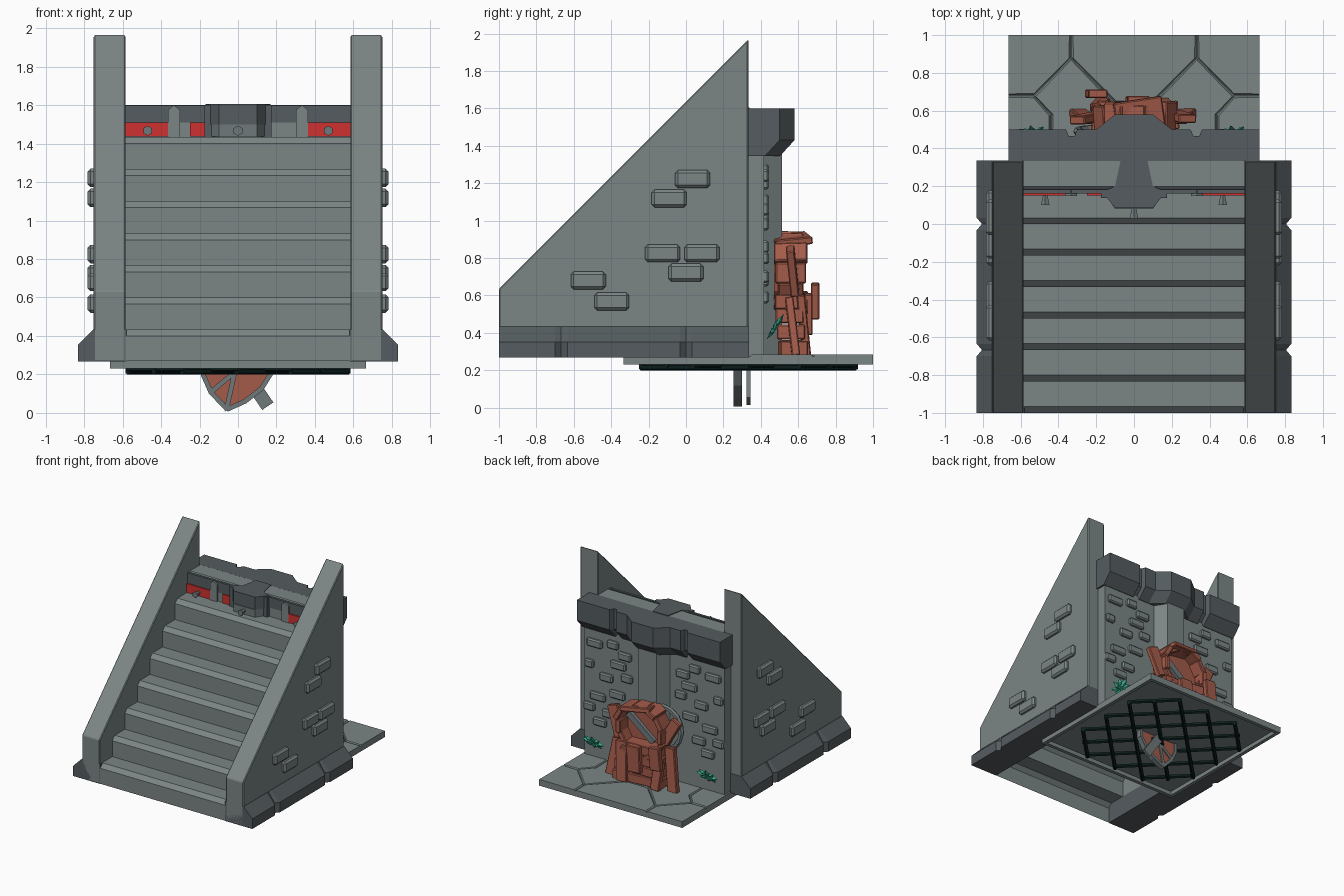
import bpy, bmesh, math, random
from mathutils import Vector, Euler, Matrix

if "Cube" in bpy.data.objects:
    bpy.data.objects.remove(bpy.data.objects["Cube"])

random.seed(4)

def material(name, rgb):
    m = bpy.data.materials.new(name)
    m.diffuse_color = (*rgb, 1)
    m.use_nodes = True
    m.node_tree.nodes["Principled BSDF"].inputs["Base Color"].default_value = m.diffuse_color
    return m

STONE = material("light stone", (0.2, 0.235, 0.235))
DARK = material("dark stone", (0.09, 0.107, 0.115))
WOOD = material("red brown wood", (0.37, 0.105, 0.068))
RED = material("red cloth", (0.62, 0.03, 0.03))
GREEN = material("green leaf", (0.04, 0.42, 0.28))
IRON = material("black iron", (0.004, 0.014, 0.014))
STEEL = material("grey steel", (0.16, 0.19, 0.195))

def finish(name, bm, mat, bevel=0):
    bmesh.ops.recalc_face_normals(bm, faces=bm.faces)
    me = bpy.data.meshes.new(name)
    bm.to_mesh(me)
    bm.free()
    me.materials.append(mat)
    ob = bpy.data.objects.new(name, me)
    bpy.context.collection.objects.link(ob)
    if bevel:
        b = ob.modifiers.new("bevel", 'BEVEL')
        b.width, b.segments = bevel, 1
    return ob

def loft(name, rings, mat, bevel=0, caps=True):
    """Skin rings of equal point count, closing both ends."""
    bm = bmesh.new()
    vs = [[bm.verts.new(p) for p in r] for r in rings]
    n = len(vs[0])
    for a, b in zip(vs, vs[1:]):
        for i in range(n):
            j = (i + 1) % n
            bm.faces.new((a[i], a[j], b[j], b[i]))
    if caps:
        bm.faces.new(vs[0])
        bm.faces.new(vs[-1])
    return finish(name, bm, mat, bevel)

def prism(name, pts, axis, a, b, mat, bevel=0):
    place = {'x': lambda p, t: (t, p[0], p[1]), 'y': lambda p, t: (p[0], t, p[1]),
             'z': lambda p, t: (p[0], p[1], t)}[axis]
    return loft(name, [[place(p, t) for p in pts] for t in (a, b)], mat, bevel)

def box(name, c, size, mat, rot=(0, 0, 0), bevel=0):
    bm = bmesh.new()
    m = Matrix.Translation(c) @ Euler(rot).to_matrix().to_4x4() @ Matrix.Diagonal((*size, 1))
    bmesh.ops.create_cube(bm, size=1, matrix=m)
    return finish(name, bm, mat, bevel)

def rod(name, a, b, r, mat, sides=8, r2=None):
    a, b = Vector(a), Vector(b)
    bm = bmesh.new()
    m = Matrix.Translation((a + b) / 2) @ (b - a).to_track_quat('Z', 'Y').to_matrix().to_4x4()
    bmesh.ops.create_cone(bm, cap_ends=True, segments=sides, radius1=r,
                          radius2=r if r2 is None else r2, depth=(b - a).length, matrix=m)
    return finish(name, bm, mat)

# Stairs: one open folded sheet with chamfered nosings
prof = [(-1, 0.27)]
for i in range(8):
    y, z = -1 + i / 6, 0.433 + i / 6
    prof += [(y, z - 0.033), (y + 0.033, z), (y + 1 / 6, z)]
bm = bmesh.new()
rows = [[bm.verts.new((x, y, z)) for y, z in prof] for x in (-0.585, 0.585)]
for i in range(len(prof) - 1):
    bm.faces.new((rows[0][i], rows[1][i], rows[1][i + 1], rows[0][i + 1]))
finish("stairs", bm, STONE)

# Side walls, plinths and side bricks
wall = [(-1, 0.27), (0.333, 0.27), (0.333, 1.968), (-1, 0.635)]
bricks = [(0.035, 1.222), (-0.09, 1.118), (-0.125, 0.825), (0.085, 0.825),
          (0, 0.722), (-0.522, 0.68), (-0.397, 0.568)]
for s, side in ((1, "right"), (-1, "left")):
    prism(f"{side}_wall", wall, 'x', s * 0.585, s * 0.75, STONE, 0.006)
    def ring(z, x, notch):
        pts = [(0.58, -1), (x, -1)]
        for y in (-0.667, 0):
            pts += [(x, y - 0.033), (notch, y), (x, y + 0.033)]
        return [(s * px, py, z) for px, py in pts + [(x, 0.336), (0.58, 0.336)]]
    loft(f"{side}_plinth", [ring(0.268, 0.833, 0.805), ring(0.352, 0.833, 0.805),
                            ring(0.433, 0.752, 0.752)], DARK)
    for y, z in bricks:
        box(f"{side}_brick", (s * 0.76, y, z), (0.045, 0.187, 0.095), STONE, bevel=0.015)

# Back wall with pillar and scattered bricks
box("back_wall", (0, 0.375, 0.82), (1.3, 0.085, 1.1), STONE)
prism("back_pillar", [(-0.15, 0.41), (-0.085, 0.512), (0.085, 0.512), (0.15, 0.41)],
      'z', 0.28, 1.4, STONE)
for s in (1, -1):
    for x, z, w in ((0.55, 1.24, .14), (0.38, 1.27, .1), (0.27, 1.2, .12), (0.33, 1.11, .14),
                    (0.6, 1.06, .08), (0.25, 1.02, .1), (0.44, 0.98, .12), (0.34, 0.86, .14),
                    (0.52, 0.8, .14), (0.6, 0.7, .1), (0.42, 0.68, .12), (0.5, 0.59, .12)):
        box("back_brick", (s * x, 0.42, z), (w, 0.045, 0.065), STONE, bevel=0.01)

# Back cap: plan outline with grooves and a centre bulge, drawn in at the bottom
half = [(0.1, 0.58), (0.2, 0.5), (0.3, 0.5), (0.315, 0.465), (0.345, 0.465), (0.36, 0.5), (0.665, 0.5)]
back = [(-x, y) for x, y in reversed(half)] + half
outline = lambda z, d: [(-0.665, 0.333, z)] + [(x, y - d, z) for x, y in back] + [(0.665, 0.333, z)]
loft("back_cap", [outline(1.345, 0.078), outline(1.43, 0), outline(1.6, 0)], DARK)

# Front parapet: dark band, red cloth, posts, centre plate and bolts
box("parapet_band", (0, 0.172, 1.554), (1.17, 0.02, 0.088), DARK)
for a, b in ((-0.585, -0.31), (-0.25, -0.16), (0.32, 0.585)):
    box("red_cloth", ((a + b) / 2, 0.16, 1.473), (b - a, 0.016, 0.074), RED)
for s in (1, -1):
    x = s * 0.333
    prism("parapet_post", [(x - .032, 1.435), (x + .032, 1.435), (x + .032, 1.575),
                           (x, 1.6), (x - .032, 1.575)], 'y', 0.148, 0.18, STONE)
    box("parapet_block", (s * 0.137, 0.158, 1.518), (0.075, 0.04, 0.165), DARK)
prism("centre_crest", [(-.07, .34), (-.1, .2), (-.17, .17), (-.1, .085), (.1, .085), (.17, .17),
                       (.1, .2), (.07, .34)], 'z', 1.5, 1.605, DARK)
prism("centre_plate", [(-.16, .17), (-.1, .08), (.1, .08), (.16, .17)], 'z', 1.437, 1.5, STEEL)
for x, y in ((-0.47, 0.155), (0.47, 0.155), (0, 0.085)):
    rod("bolt", (x, y, 1.467), (x, y - 0.055, 1.467), 0.013, STEEL, 6, 0.026)

# Floor tray, open below, with stone tiles on top
x0, x1, y0, y1 = -0.665, 0.665, -0.333, 1
sq = [(x0, y0), (x1, y0), (x1, y1), (x0, y1)]
inner = [(x * 0.955, 0.333 + (y - 0.333) * 0.955) for x, y in sq]
loft("floor_tray", [[(x, y, 0.265) for x, y in inner], [(x, y, 0.232) for x, y in inner],
                    [(x, y, 0.232) for x, y in sq], [(x, y, 0.274) for x, y in sq]], STONE)
tiles = [[(-.665, 1), (-.333, 1), (-.333, .88), (-.53, .68), (-.665, .68)],
         [(.665, 1), (.333, 1), (.333, .88), (.53, .68), (.665, .68)],
         [(-.333, 1), (.333, 1), (.333, .88), (.1, .64), (-.1, .64), (-.333, .88)],
         [(-.333, .88), (-.1, .64), (-.1, .34), (-.44, .34), (-.44, .58), (-.53, .68)],
         [(.333, .88), (.1, .64), (.1, .34), (.44, .34), (.44, .58), (.53, .68)],
         [(-.665, .68), (-.53, .68), (-.44, .58), (-.44, .34), (-.665, .34)],
         [(.665, .68), (.53, .68), (.44, .58), (.44, .34), (.665, .34)],
         [(-.1, .64), (.1, .64), (.1, .34), (-.1, .34)]]
for t in tiles:
    c = sum((Vector(p) for p in t), Vector((0, 0))) / len(t)
    def shrink(d, z):
        out = []
        for p in t:
            v = Vector(p)
            k = v - (v - c).normalized() * d
            edge = abs(p[0]) > .66, p[1] > .99
            out.append((p[0] if edge[0] else k.x, p[1] if edge[1] else k.y, z))
        return out
    loft("floor_tile", [shrink(0.0, 0.27), shrink(0.012, 0.284)], STONE)

# Iron grate of diagonal bars under the tray
q = math.sqrt(0.5)
for d in (1, -1):
    for k in range(-3, 4):
        c = k * 0.2
        u = min(0.62, 0.575 / q - abs(c))
        ends = [((c + e * u) * q, 0.333 + d * (c - e * u) * q, 0.222 + d * 0.006) for e in (-1, 1)]
        rod("grate_bar", *ends, 0.017, IRON, 6)

# Shield and blade hanging below the grate
rim = [(-.19, .27), (-.19, .19), (-.15, .1), (-.06, .005), (.04, .05), (.13, .12), (.18, .2), (.18, .27)]
prism("hanging_shield", [(x * .9, z * .88 + .025) for x, z in rim], 'y', 0.262, 0.29, WOOD)
for a, b in list(zip(rim, rim[1:])) + [((-.06, .02), (-.005, .27)), ((-.15, .1), (-.03, .2))]:
    m, d = (Vector(a) + Vector(b)) / 2, Vector(b) - Vector(a)
    m = m * 0.94 + Vector((0, .014))
    box("shield_rim", (m.x, 0.276, m.y), (d.length, 0.045, 0.025), STEEL,
        (0, -math.atan2(d.y, d.x), 0))
box("hanging_blade", (0.09, 0.335, 0.13), (0.07, 0.022, 0.23), STEEL, (0, -0.6, 0))

# Heap of broken wood: barrel mouth, crate boards and loose planks
for i in range(12):
    a = i * math.tau / 12
    r = 0.195 + random.uniform(-.012, .015)
    box("barrel_stave", (r * math.sin(a), 0.56, 0.72 + r * math.cos(a)),
        (0.11, random.uniform(.13, .19), 0.045), WOOD, (random.uniform(-.1, .1), a, 0), 0.006)
rod("barrel_bottom", (0, 0.47, 0.72), (0, 0.53, 0.72), 0.19, WOOD, 12)
for i in range(4):
    box("crate_board", (random.uniform(-.02, .02), 0.565, 0.32 + i * 0.085),
        (0.44 - i * .02, 0.15, 0.078), WOOD, (0, random.uniform(-.08, .08), random.uniform(-.08, .08)), 0.006)
for x, y, z, w, h, ry, rx in ((-.27, .57, .45, .09, .36, .15, .1), (.26, .57, .43, .09, .32, -.15, .12),
                              (-.18, .63, .42, .08, .28, -.1, .1), (.15, .63, .44, .1, .33, .08, .1),
                              (-.25, .56, .76, .09, .22, -.5, .1), (.24, .57, .73, .1, .26, .35, .1),
                              (.02, .655, .5, .12, .22, .05, 0), (-.2, .69, .57, .1, .19, .1, 0)):
    box("loose_plank", (x, y, z), (w, 0.045, h), WOOD, (rx, ry, 0), 0.006)
box("top_board", (0.03, 0.56, 0.9), (0.26, 0.2, 0.04), WOOD, (0.1, 0.12, 0.15), 0.006)
box("broken_blade", (0.03, 0.55, 0.72), (0.05, 0.03, 0.3), STEEL, (0, 0.9, 0))

# Round steel hoop leaning on the wall
bpy.ops.mesh.primitive_torus_add(major_radius=0.17, minor_radius=0.022, major_segments=16,
                                 minor_segments=6, location=(-0.13, 0.49, 0.735),
                                 rotation=(math.pi / 2 + 0.1, 0, 0))
hoop = bpy.context.object
hoop.name = "steel_hoop"
hoop.data.materials.append(STEEL)

# Plants: rosettes of folded leaves
for s in (1, -1):
    bm = bmesh.new()
    for i in range(8):
        a = i * math.tau / 8 + 0.2
        d = Vector((math.cos(a), 0.5 * math.sin(a) + 0.12, 0.75 * math.sin(a) + 0.1))
        w = Vector((-math.sin(a), 0, math.cos(a))) * 0.022
        o = Vector((s * 0.53, 0.465, 0.425))
        p = [o, o + d * .05 + w, o + d * .095, o + d * .05 - w, o + d * .05 + Vector((0, .02, 0))]
        v = [bm.verts.new(k) for k in p]
        for j in range(4):
            bm.faces.new((v[j], v[(j + 1) % 4], v[4]))
        bm.faces.new((v[3], v[2], v[1], v[0]))
    finish("plant", bm, GREEN)
